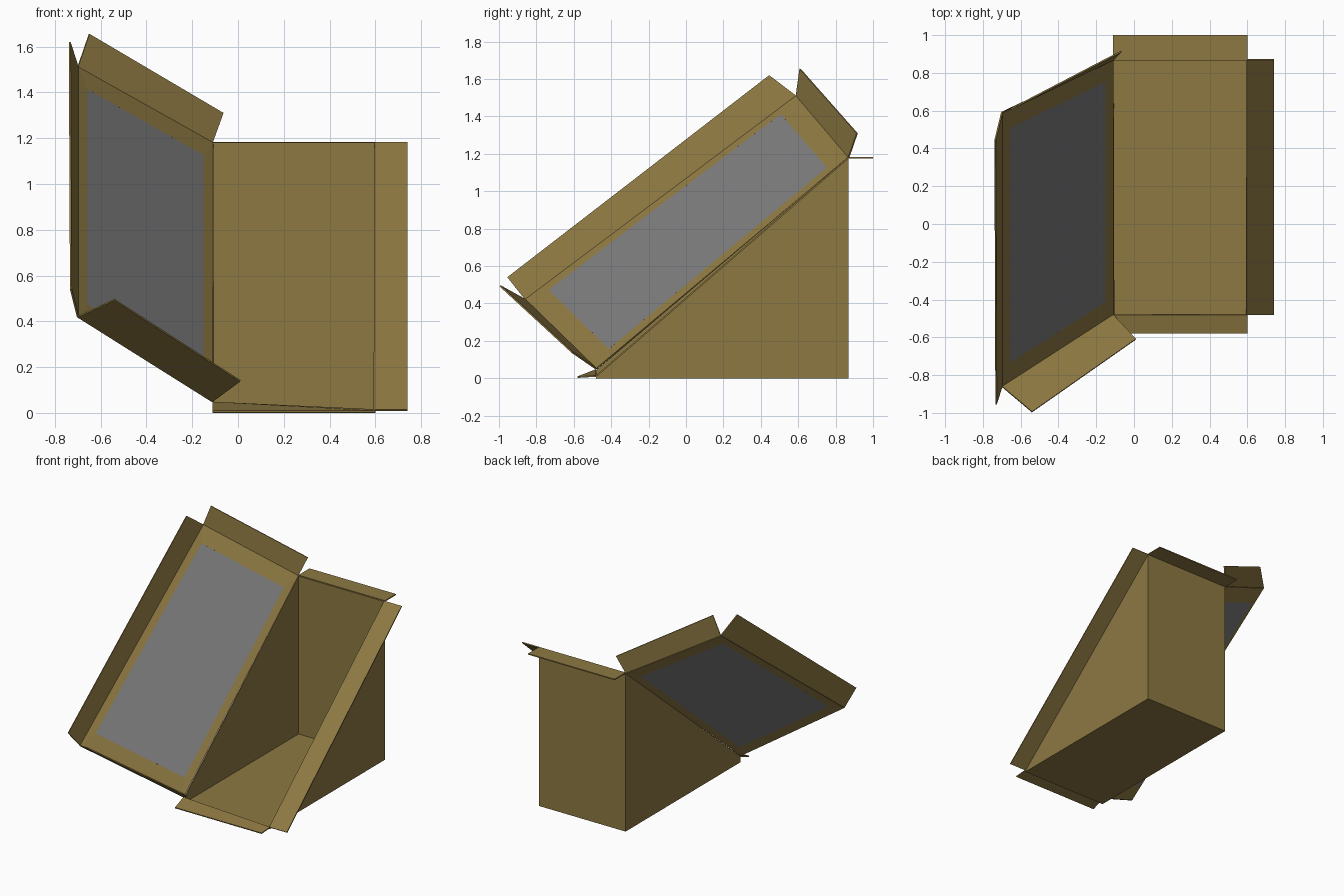
import bpy
from mathutils import Vector

if "Cube" in bpy.data.objects:
    bpy.data.objects.remove(bpy.data.objects["Cube"])

THICK = 0.008


def colour(name, rgb):
    m = bpy.data.materials.new(name)
    m.diffuse_color = (*rgb, 1)
    m.use_nodes = True
    m.node_tree.nodes["Principled BSDF"].inputs["Base Color"].default_value = m.diffuse_color
    return m


card = colour("cardboard", (0.27, 0.19, 0.055))
film = colour("window_film", (0.2, 0.2, 0.2))


def sheet(name, verts, faces, mat, offset=0.0, thick=THICK):
    """Thin folded sheet: polygons given a small thickness."""
    me = bpy.data.meshes.new(name)
    me.from_pydata([tuple(v) for v in verts], [], faces)
    me.materials.append(mat)
    ob = bpy.data.objects.new(name, me)
    bpy.context.collection.objects.link(ob)
    s = ob.modifiers.new("thickness", 'SOLIDIFY')
    s.thickness = thick
    s.offset = offset
    return ob


def flap(name, a, b, c, d):
    sheet(name, [a, b, c, d], [(0, 1, 2, 3)], card)


# Wedge-shaped tray: floor, back wall and two triangular sides, open on the slope
L, R, F, B, H = -0.112, 0.6, -0.48, 0.87, 1.18
tray = [(L, F, 0), (R, F, 0), (R, B, 0), (L, B, 0),
        (L, B, H), (R, B, H), (L, F, 0.045), (R, F, 0.012)]
sheet("wedge_tray", tray,
      [(0, 3, 2, 1), (3, 4, 5, 2), (0, 6, 4, 3), (1, 2, 5, 7)], card, offset=-1)

# Tray flaps
flap("tray_back_flap", (L, B, H), (R, B, H), (R, 1.0, H), (L, 1.0, H))
flap("tray_side_flap", (R, F, 0.012), (0.74, F, 0.012), (0.74, B, H), (R, B, H))
flap("tray_front_flap", (L, F, 0.045), (R, F, 0.012), (R, -0.58, 0.006), (L, -0.58, 0.006))

# Lid corners: hinge low, hinge high, outer high, outer low
lid = [Vector(p) for p in ((L, F, 0.05), (L, B, H), (-0.70, 0.59, 1.51), (-0.70, -0.86, 0.42))]


def on_lid(u, v):
    """Point on the lid: u away from the hinge, v up the slope."""
    return lid[0].lerp(lid[1], v).lerp(lid[3].lerp(lid[2], v), u)


m = 0.07
pane = [on_lid(m, m), on_lid(m, 1 - m), on_lid(1 - m, 1 - m), on_lid(1 - m, m)]
sheet("lid_frame", lid + pane,
      [(i, 4 + i, 4 + (i + 1) % 4, (i + 1) % 4) for i in range(4)], card)
sheet("lid_window", pane, [(0, 3, 2, 1)], film)

# Lid flaps on the three free edges
flap("lid_top_flap", lid[1], lid[2], (-0.65, 0.61, 1.655), (-0.065, 0.915, 1.31))
flap("lid_outer_flap", lid[2], lid[3], (-0.73, -0.955, 0.54), (-0.735, 0.445, 1.62))
flap("lid_bottom_flap", lid[3], lid[0], (0.01, -0.61, 0.14), (-0.54, -0.995, 0.495))
